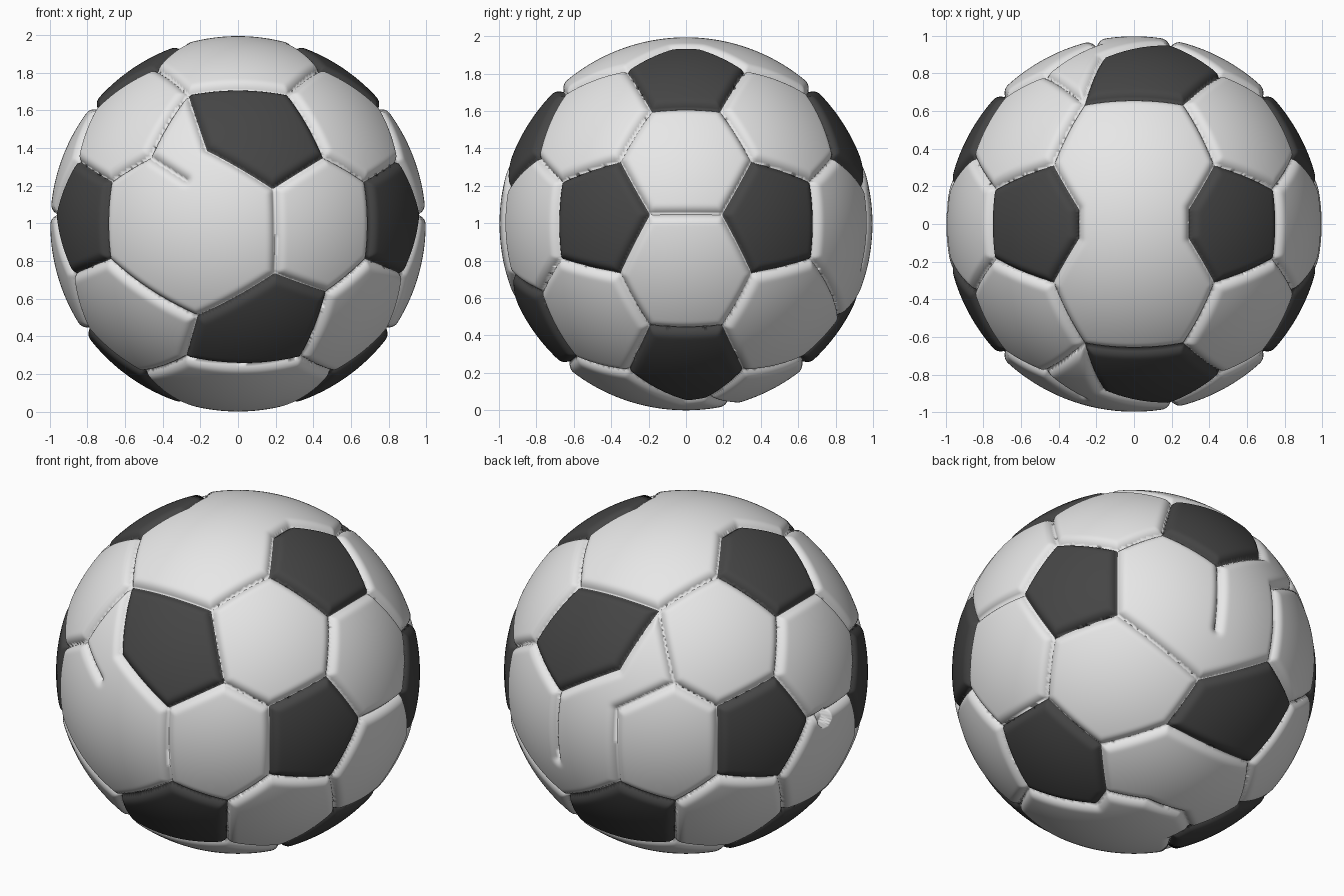
import bpy, bmesh, math
from mathutils import Vector, kdtree

if "Cube" in bpy.data.objects:
    bpy.data.objects.remove(bpy.data.objects["Cube"])

R = 0.997          # ball radius
CUTS = 139         # subdivisions of the base cube
SNAP = 0.0068      # snap distance to a seam
GROOVE_W, GROOVE_D = 0.06, 0.036


def P(x, y, z):
    return Vector((x, y, z)).normalized()


def face_pt(x, z, side):
    """Point on the front (-1) or back (+1) of the ball, read off in x and z."""
    return P(x, side * math.sqrt(max(0, 0.985 - x * x - z * z)), z)


def make_material(name, v):
    m = bpy.data.materials.new(name)
    m.diffuse_color = (v, v, v, 1)
    m.use_nodes = True
    m.node_tree.nodes["Principled BSDF"].inputs["Base Color"].default_value = m.diffuse_color
    return m


pents, seams = [], []

# left / right halves: side, top and bottom dark panels with their seams
for sx in (1, -1):
    seams.append([P(.98 * sx, -.2, .05), P(.98 * sx, .2, .05)])
    pents.append([P(.30 * sx, .08, .94), P(.44 * sx, .32, .83), P(.76 * sx, .19, .62),
                  P(.76 * sx, -.19, .62), P(.44 * sx, -.32, .83), P(.30 * sx, -.08, .94)])
    pents.append([P(.30 * sx, .12, -.93), P(.50 * sx, .31, -.79), P(.80 * sx, .2, -.56),
                  P(.80 * sx, -.2, -.56), P(.50 * sx, -.31, -.79), P(.27 * sx, 0, -.945)])
    for sy in (1, -1):
        pents.append([P(.98 * sx, .2 * sy, .05), P(.86 * sx, .36 * sy, .34),
                      P(.69 * sx, .68 * sy, .23), P(.69 * sx, .68 * sy, -.19),
                      P(.88 * sx, .36 * sy, -.27)])
        seams.append([P(.86 * sx, .36 * sy, .34), P(.76 * sx, .19 * sy, .62)])
        seams.append([P(.88 * sx, .36 * sy, -.27), P(.80 * sx, .2 * sy, -.56)])
        seams.append([P(.44 * sx, .32 * sy, .83), face_pt(.27 * sx, .70, sy)])

# front / back: skewed upper and lower dark panels
for sy in (-1, 1):
    def F(x, z):
        return face_pt(x, z, sy)
    k = -sy                      # the lower panel leans the other way at the back
    pents.append([F(-.27, .70), F(.27, .70), F(.465, .36), F(.19, .19), F(-.17, .40)])
    pents.append([F(.2 * k, -.27), F(.48 * k, -.37), F(.34 * k, -.72),
                  F(-.28 * k, -.72), F(-.22 * k, -.50)])
    seams.append([F(.465, .36), P(.69, .68 * sy, .23)])
    seams.append([F(-.27, .70), F(-.475, .36), P(-.69, .68 * sy, .23)])
    seams.append([F(-.475, .36), F(-.28, .235) if sy < 0 else F(-.2, .19)])
    seams.append([F(.48 * k, -.37), P(.69 * k, .68 * sy, -.19)])
    seams.append([F(-.22 * k, -.50), P(-.69 * k, .68 * sy, -.19)])
    seams.append([F(.34 * k, -.72), P(.50 * k, .31 * sy, -.79)])
    seams.append([F(-.28 * k, -.72), P(-.50 * k, .31 * sy, -.79)])
seams.append([face_pt(.195, .19, -1), face_pt(.2, -.27, -1)])
seams.append([face_pt(.19, .19, 1), face_pt(.2, -.22, 1)])
seams.append([face_pt(-.2, .19, 1), face_pt(-.2, -.27, 1)])
seams.append([P(.30, .12, -.93), P(.1, .23, -.97), P(-.15, .24, -.95), P(-.30, .12, -.93)])

# sample every seam densely for nearest-seam look-ups
samples = []
for line in seams + [p + [p[0]] for p in pents]:
    for a, b in zip(line, line[1:]):
        n = max(2, int(a.angle(b) / 0.003))
        samples += [a.slerp(b, i / n) for i in range(n + 1)]
tree = kdtree.KDTree(len(samples))
for i, s in enumerate(samples):
    tree.insert(s, i)
tree.balance()

# each dark panel as a centre, a reach and its inward edge planes
panels = []
for p in pents:
    c = sum(p, Vector()).normalized()
    planes = []
    for a, b in zip(p, p[1:] + p[:1]):
        nrm = a.cross(b).normalized()
        planes.append(nrm if nrm.dot(c) > 0 else -nrm)
    panels.append((c, min(c.dot(v) for v in p) - 0.01, planes))


def is_dark(d):
    for c, reach, planes in panels:
        if d.dot(c) > reach:
            if all(n.dot(d) > 0 for n in planes):
                return True
    return False


# ball: an even cube sphere, snapped to the seams
bm = bmesh.new()
bmesh.ops.create_cube(bm, size=2)
bmesh.ops.subdivide_edges(bm, edges=bm.edges[:], cuts=CUTS, use_grid_fill=True)
on_seam, dist = set(), {}
for v in bm.verts:
    d = Vector([math.tan(c * math.pi / 4) for c in v.co]).normalized()
    near, _, gap = tree.find(d)
    if gap < SNAP:
        d, gap = near.copy(), 0.0
        on_seam.add(v)
    v.co = d
    dist[v] = gap

# split quads whose diagonal lies on a seam, so colour borders stay clean
for f in bm.faces[:]:
    a, b, c, d = f.verts
    hit = [v in on_seam for v in (a, b, c, d)]
    if hit[0] and hit[2] and not (hit[1] or hit[3]):
        bmesh.utils.face_split(f, a, c)
    elif hit[1] and hit[3] and not (hit[0] or hit[2]):
        bmesh.utils.face_split(f, b, d)

# dark panels and smooth shading
for f in bm.faces:
    f.smooth = True
    f.material_index = 1 if is_dark(f.calc_center_median().normalized()) else 0

# press in the seam grooves and the small valve hole on the left
valve = P(-.99, .09, .02)
for v in bm.verts:
    r = R - GROOVE_D * max(0.0, 1 - dist[v] / GROOVE_W) ** 2.5
    if (v.co - valve).length < 0.05:
        r -= 0.06
    v.co = v.co * r
    v.co.z += R

mesh = bpy.data.meshes.new("ball")
bm.to_mesh(mesh)
bm.free()
mesh.materials.append(make_material("light grey", 0.8))
mesh.materials.append(make_material("charcoal", 0.06))
ball = bpy.data.objects.new("ball", mesh)
bpy.context.collection.objects.link(ball)
